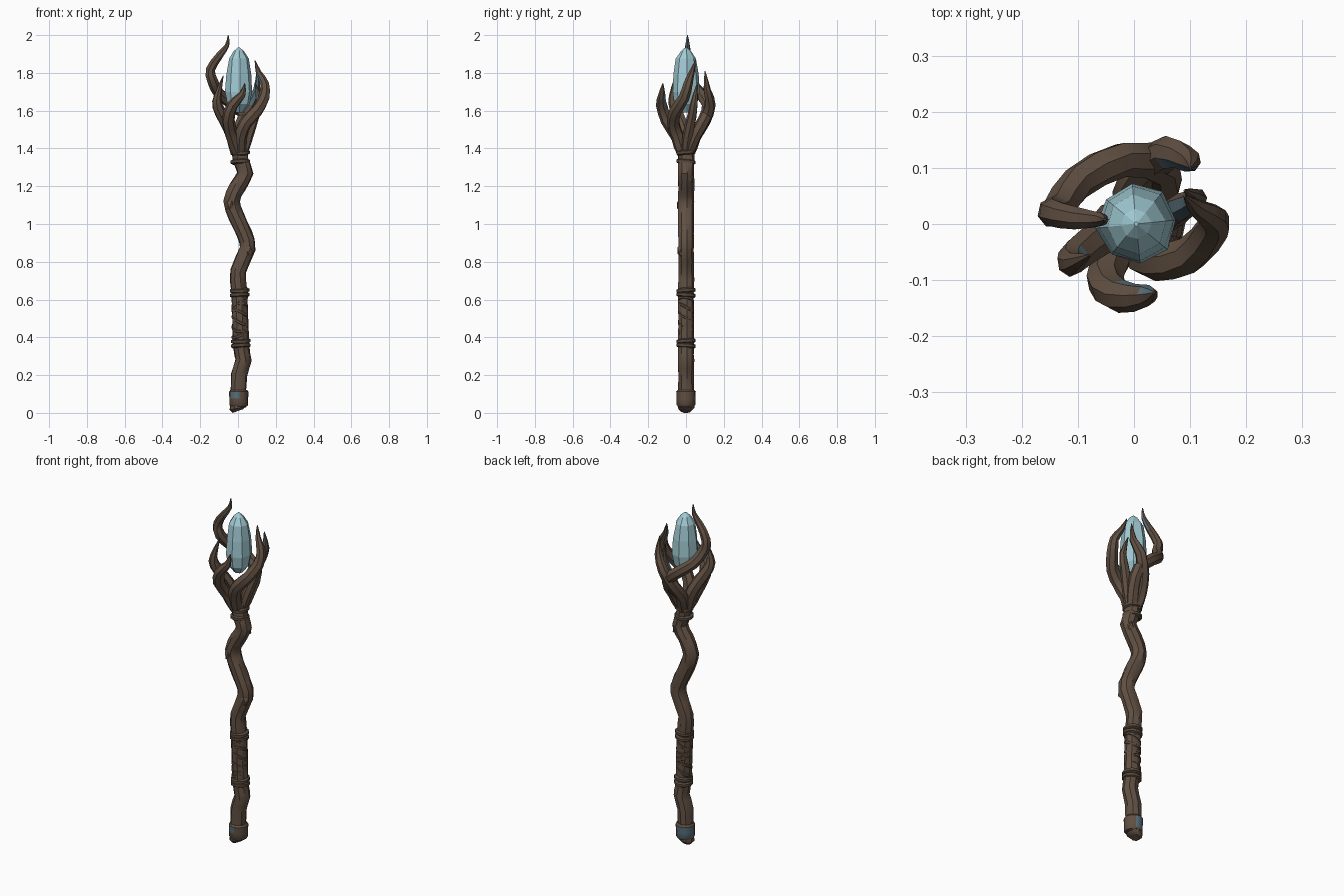
import bpy, bmesh, math, random
from mathutils import Vector, Matrix

if "Cube" in bpy.data.objects:
    bpy.data.objects.remove(bpy.data.objects["Cube"])

random.seed(4)


def material(name, rgb):
    m = bpy.data.materials.new(name)
    m.diffuse_color = (*rgb, 1)
    m.use_nodes = True
    m.node_tree.nodes["Principled BSDF"].inputs["Base Color"].default_value = m.diffuse_color
    return m


WOOD = material("bark brown", (0.12, 0.08, 0.055))
DARK = material("binding brown", (0.10, 0.068, 0.047))
SLATE = material("slate blue", (0.10, 0.165, 0.195))
CRYSTAL = material("pale crystal blue", (0.36, 0.60, 0.66))


def finish(name, bm, mats, angle=None):
    bmesh.ops.recalc_face_normals(bm, faces=bm.faces)
    me = bpy.data.meshes.new(name)
    bm.to_mesh(me)
    bm.free()
    for m in mats:
        me.materials.append(m)
    ob = bpy.data.objects.new(name, me)
    bpy.context.collection.objects.link(ob)
    if angle:
        bpy.ops.object.select_all(action='DESELECT')
        bpy.context.view_layer.objects.active = ob
        ob.select_set(True)
        bpy.ops.object.shade_smooth_by_angle(angle=math.radians(angle))
    return ob


def spline(pts, steps=2):
    """Catmull-Rom curve through the points."""
    v = [Vector(p) for p in pts]
    v = [v[0] * 2 - v[1]] + v + [v[-1] * 2 - v[-2]]
    out = []
    for i in range(1, len(v) - 2):
        a, b, c, d = v[i - 1:i + 3]
        for s in range(steps):
            t = s / steps
            out.append(0.5 * (2 * b + (c - a) * t + (2 * a - 5 * b + 4 * c - d) * t * t
                              + (3 * b - a - 3 * c + d) * t ** 3))
    return out + [v[-2]]


def tube(bm, ctr, radii, sides, closed=False, wobble=0.0):
    """Sweep a polygon along a path with a radius at each point."""
    n = len(ctr)
    ctr = [Vector(p) for p in ctr]
    rings, ref = [], Vector((1, 0.1, 0))
    for i in range(n):
        if closed:
            tan = ctr[(i + 1) % n] - ctr[i - 1]
            ref = Vector((0, 0, 1))
        else:
            tan = ctr[min(i + 1, n - 1)] - ctr[max(i - 1, 0)]
        tan.normalize()
        ref = (ref - tan * ref.dot(tan)).normalized()
        side = tan.cross(ref)
        ring = []
        for k in range(sides):
            a = math.tau * k / sides
            r = radii[i] * (1 + random.uniform(-wobble, wobble))
            ring.append(bm.verts.new(ctr[i] + (ref * math.cos(a) + side * math.sin(a)) * r))
        rings.append(ring)
    for i in range(n if closed else n - 1):
        p, q = rings[i], rings[(i + 1) % n]
        for k in range(sides):
            j = (k + 1) % sides
            bm.faces.new((p[k], p[j], q[j], q[k]))
    if not closed:
        bm.faces.new(rings[0])
        bm.faces.new(rings[-1])


def lathe(bm, profile, sides, wobble=0.0):
    tube(bm, [(0.004, 0, z) for z, r in profile], [r for z, r in profile], sides, wobble=wobble)


def band(bm, x, z, r, thick, tilt, phase):
    ring = [math.tau * k / 14 for k in range(14)]
    tube(bm, [(x + r * math.cos(a), r * math.sin(a), z + tilt * math.cos(a - phase)) for a in ring],
         [thick] * 14, 6, closed=True)


# Crooked shaft: (height, sideways bend)
BENDS = [(0.03, 0), (0.2, 0.005), (0.28, 0.028), (0.36, 0.015), (0.64, 0.008), (0.75, 0),
         (0.87, 0.05), (0.95, 0.032), (1.04, -0.008), (1.12, -0.034), (1.2, 0),
         (1.27, 0.038), (1.34, 0.014), (1.42, 0.01)]
bm = bmesh.new()
path = spline([(x, 0, z) for z, x in BENDS])
tube(bm, path, [0.043] * len(path), 9, wobble=0.05)
finish("shaft", bm, [WOOD], 35)

# Knots on the outer bends
bm = bmesh.new()
for spot in [(0.06, -0.024, 0.86), (-0.04, -0.026, 1.1), (0.045, 0.02, 1.25)]:
    bmesh.ops.create_icosphere(bm, subdivisions=1, radius=0.025,
                               matrix=Matrix.Translation(spot) @ Matrix.Diagonal((1, 1, 1.5, 1)))
finish("knots", bm, [WOOD], 35)

# Paired binding rings
bm = bmesh.new()
for x, z, gap in [(0.015, 0.368, 0.012), (0.009, 0.636, 0.012), (0.012, 1.354, 0.024)]:
    for s in (-1, 1):
        band(bm, x, z + s * gap, 0.039, 0.014, 0.004, s)
finish("binding_rings", bm, [DARK], 40)

# Slanted grip wraps
bm = bmesh.new()
for i in range(6):
    band(bm, 0.01, 0.42 + i * 0.034, 0.035, 0.0105, 0.024, 0.5 + i * 1.1)
finish("grip_wraps", bm, [DARK], 40)

# Foot: stump with a slanted underside
bm = bmesh.new()
lathe(bm, [(0, 0.028), (0.02, 0.044), (0.05, 0.046)], 9)
for v in bm.verts:
    if v.co.z < 0.03:
        v.co.z += 0.35 * (v.co.x + 0.03) * (1 - v.co.z / 0.05)
        v.co.x -= 0.006
low = min(v.co.z for v in bm.verts)
bmesh.ops.translate(bm, verts=bm.verts, vec=(0, 0, -low))
finish("foot", bm, [WOOD], 35)

# Cuff: slate on the back left and on one small front patch
bm = bmesh.new()
lathe(bm, [(0.035, 0.044), (0.042, 0.05), (0.075, 0.05), (0.112, 0.052), (0.122, 0.044)], 12)
bmesh.ops.recalc_face_normals(bm, faces=bm.faces)
for f in bm.faces:
    z, nrm = f.calc_center_median().z, f.normal
    back_left = nrm.dot(Vector((-0.6, 0.8, 0))) > 0.3
    patch = 0.08 < z < 0.11 and nrm.dot(Vector((-0.35, -0.94, 0))) > 0.93
    f.material_index = int((back_left or patch) and abs(nrm.z) < 0.5)
finish("foot_cuff", bm, [WOOD, SLATE], 40)


def branch(name, root_angle, pts, thick=0.033):
    """Branch from the top of the shaft, tapering to a pointed tip."""
    c, s = math.cos(root_angle), math.sin(root_angle)
    path = spline([(0.008 + 0.018 * c, 0.018 * s, 1.37)] + pts)
    last = len(path) - 1
    radii = [thick * (1 - (i / last) ** 3.5) + 0.002 for i in range(last + 1)]
    radii[0] *= 0.8
    bm = bmesh.new()
    tube(bm, path, radii, 7, wobble=0.05)
    bmesh.ops.recalc_face_normals(bm, faces=bm.faces)
    for f in bm.faces:   # slate on the inner side near the tip
        m = f.calc_center_median()
        inward = Vector((-m.x, -m.y, 0)).normalized()
        f.material_index = int(m.z > pts[-3][2] and f.normal.dot(inward) > 0.55)
    finish(name, bm, [WOOD, SLATE], 35)


# Branches clawing round the crystal
branch("tall_left_branch", 0.6, [
    (0.045, 0.05, 1.47), (0.05, 0.1, 1.56), (-0.02, 0.115, 1.63), (-0.1, 0.075, 1.69),
    (-0.135, 0.025, 1.76), (-0.145, 0.02, 1.82), (-0.1, 0.01, 1.89),
    (-0.058, 0.008, 1.945), (-0.052, 0.008, 2)], 0.031)
branch("front_branch", -1.9, [
    (-0.03, -0.045, 1.46), (-0.052, -0.1, 1.55), (-0.028, -0.128, 1.63),
    (0.022, -0.128, 1.685), (0.036, -0.122, 1.745)])
branch("back_branch", 1.8, [
    (-0.005, 0.045, 1.46), (0.02, 0.095, 1.54), (0.06, 0.127, 1.63),
    (0.1, 0.112, 1.71), (0.1, 0.1, 1.81)])
branch("right_branch", -1.4, [
    (0.012, -0.045, 1.46), (0.04, -0.068, 1.535), (0.1, -0.055, 1.6), (0.138, -0.01, 1.67),
    (0.142, 0.01, 1.74), (0.11, 0.03, 1.8), (0.09, 0.05, 1.865)])
branch("low_left_branch", 3.1, [
    (-0.03, 0, 1.46), (-0.065, -0.025, 1.54), (-0.108, -0.06, 1.62),
    (-0.108, -0.07, 1.68), (-0.078, -0.055, 1.785)])
branch("inner_right_branch", 0, [
    (0.055, 0.01, 1.47), (0.085, 0.03, 1.56), (0.112, 0.045, 1.65), (0.09, 0.06, 1.75)], 0.026)

# Faceted crystal
bm = bmesh.new()
lathe(bm, [(1.59, 0.025), (1.635, 0.06), (1.7, 0.072), (1.79, 0.066), (1.875, 0.053),
           (1.915, 0.027), (1.935, 0.004)], 8, wobble=0.04)
finish("crystal", bm, [CRYSTAL])
